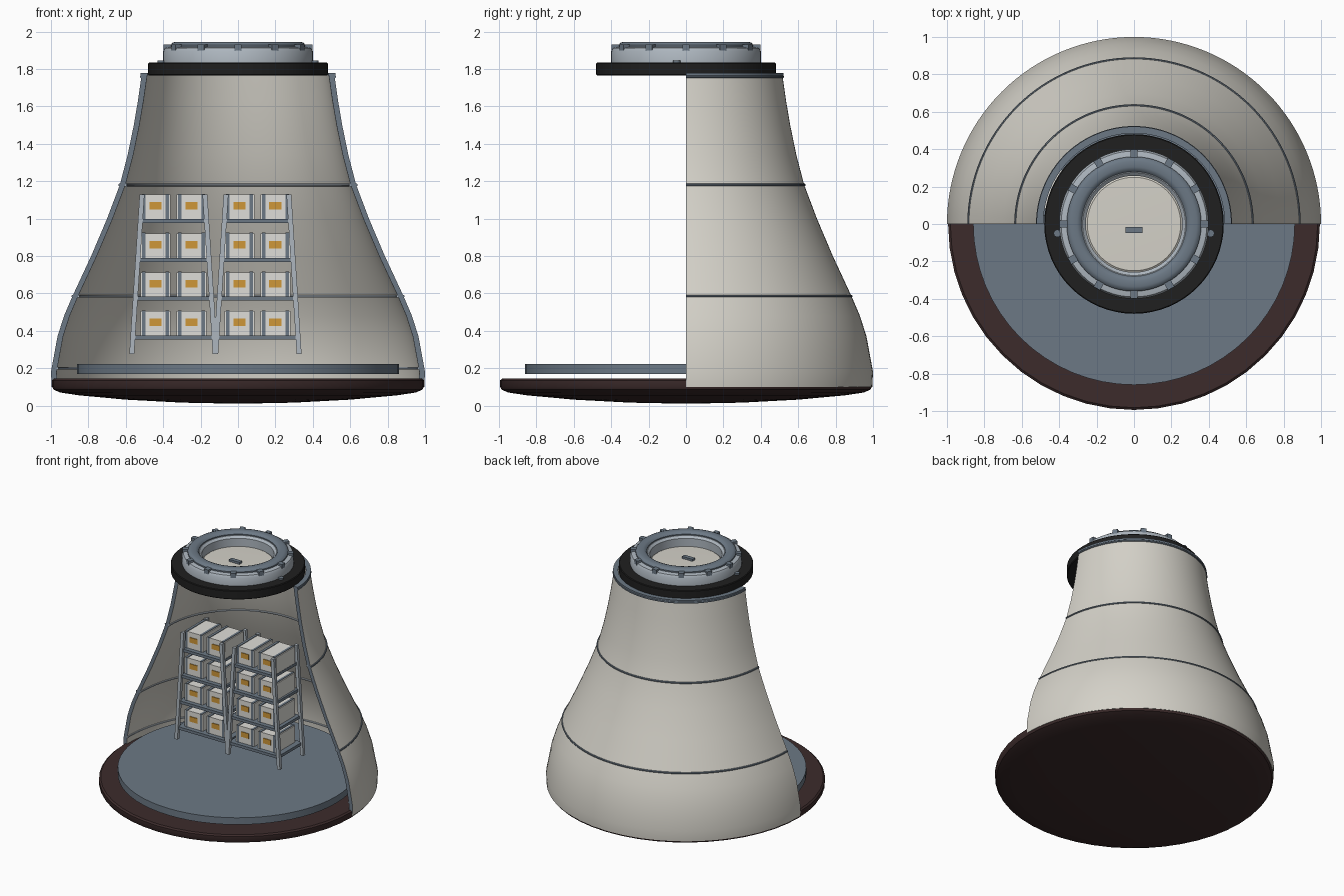
import bpy, bmesh
from math import pi, cos, sin, radians
from mathutils import Matrix, Vector

cube = bpy.data.objects.get("Cube")
if cube:
    bpy.data.objects.remove(cube, do_unlink=True)


def material(name, rgb):
    m = bpy.data.materials.new(name)
    m.use_nodes = True
    m.diffuse_color = (*rgb, 1)
    m.node_tree.nodes["Principled BSDF"].inputs["Base Color"].default_value = (*rgb, 1)
    return m


CREAM = material("cream panel", (0.66, 0.64, 0.58))
STEEL = material("blue grey steel", (0.15, 0.19, 0.235))
LIGHT = material("light metal", (0.42, 0.47, 0.52))
SHIELD = material("burnt brown", (0.045, 0.024, 0.024))
BLACK = material("black seal", (0.014, 0.014, 0.014))
WHITE = material("box white", (0.74, 0.73, 0.69))
ORANGE = material("label orange", (0.62, 0.31, 0.04))


def finish(name, bm, mats, smooth=True):
    bmesh.ops.recalc_face_normals(bm, faces=bm.faces)
    me = bpy.data.meshes.new(name)
    bm.to_mesh(me)
    bm.free()
    for m in mats:
        me.materials.append(m)
    if smooth:
        me.shade_smooth()
        me.set_sharp_from_angle(angle=radians(35))
    ob = bpy.data.objects.new(name, me)
    bpy.context.collection.objects.link(ob)
    return ob


def lathe(name, profile, mat, seg=64, half=False, closed=True, rule=None, mats=()):
    """Turn an (r, z) profile about z; half covers the back side only, with end caps."""
    bm = bmesh.new()
    count = seg + 1 if half else seg
    sweep = pi if half else 2 * pi
    rows = [[bm.verts.new((r * cos(sweep * i / seg), r * sin(sweep * i / seg), z))
             for r, z in profile] for i in range(count)]
    n = len(profile)
    for i in range(seg):
        a, b = rows[i], rows[(i + 1) % count]
        for j in range(n if closed else n - 1):
            k = (j + 1) % n
            bm.faces.new((a[j], b[j], b[k], a[k]))
    if half:
        bm.faces.new(rows[0])
        bm.faces.new(rows[-1][::-1])
    bmesh.ops.remove_doubles(bm, verts=bm.verts, dist=1e-5)
    bmesh.ops.recalc_face_normals(bm, faces=bm.faces)
    if rule:
        for f in bm.faces:
            f.material_index = rule(f)
    return finish(name, bm, [mat, *mats])


def add_box(bm, lo, hi, index=0):
    lo, hi = Vector(lo), Vector(hi)
    mat = Matrix.Translation((lo + hi) / 2) @ Matrix.Diagonal((*(hi - lo), 1))
    for v in bmesh.ops.create_cube(bm, size=1, matrix=mat)["verts"]:
        for f in v.link_faces:
            f.material_index = index


def tube(r, z, w, sides=8):
    return [(r + w * cos(2 * pi * k / sides), z + w * sin(2 * pi * k / sides)) for k in range(sides)]


# Heat shield and floor
lathe("heat_shield", [(0, 0.01), (0.3, 0.016), (0.6, 0.032), (0.85, 0.055), (0.95, 0.07),
                      (0.985, 0.085), (0.994, 0.1), (0.994, 0.135), (0.982, 0.145), (0, 0.145)],
      SHIELD, seg=48, closed=False)
lathe("floor_deck", [(0, 0.168), (0.86, 0.168), (0.86, 0.222), (0, 0.222)], STEEL, closed=False)

# Half hull with steel cut edges
outer = [(0.996, 0.1), (1.0, 0.18), (0.965, 0.37), (0.93, 0.48), (0.885, 0.585), (0.785, 0.8),
         (0.7, 1.0), (0.632, 1.18), (0.59, 1.34), (0.557, 1.5), (0.535, 1.63), (0.515, 1.77)]
inner = [(r - 0.03, z) for r, z in reversed(outer)]


def cut_edge(f):
    c = f.calc_center_median()
    return int((abs(f.normal.y) > 0.99 and abs(c.y) < 0.001) or f.normal.z > 0.9)


lathe("hull_shell", outer + inner, CREAM, half=True, rule=cut_edge, mats=[STEEL])

# Seam bands outside, hoops inside
for name, r, z in (("lower", 0.884, 0.585), ("middle", 0.633, 1.18), ("upper", 0.517, 1.758)):
    lathe(name + "_seam", tube(r, z, 0.007), STEEL, half=True)
for name, r, z in (("base", 0.967, 0.2), ("lower", 0.855, 0.585), ("middle", 0.602, 1.18)):
    lathe(name + "_inner_hoop", tube(r, z, 0.008), LIGHT, half=True)
lathe("top_flange", [(0.485, 1.765), (0.521, 1.765), (0.521, 1.778), (0.485, 1.778)],
      STEEL, half=True)

# Docking collar
lathe("seal_ring", [(0.27, 1.765), (0.475, 1.765), (0.48, 1.77), (0.48, 1.83),
                    (0.475, 1.835), (0.27, 1.835)], BLACK)
lathe("docking_collar", [(0.258, 1.83), (0.4, 1.83), (0.4, 1.895), (0.39, 1.912), (0.35, 1.92),
                         (0.275, 1.92), (0.258, 1.905)], LIGHT)
lathe("guide_ring", [(0.28, 1.91), (0.36, 1.91), (0.36, 1.928), (0.35, 1.94), (0.335, 1.945),
                     (0.305, 1.945), (0.29, 1.94), (0.28, 1.928)], STEEL)
lathe("hatch", [(0, 1.8), (0.259, 1.8), (0.259, 1.838), (0.25, 1.845), (0, 1.85)],
      CREAM, closed=False)
bm = bmesh.new()
add_box(bm, (-0.045, -0.047, 1.845), (0.045, -0.015, 1.866))
finish("hatch_handle", bm, [STEEL], smooth=False)

bm = bmesh.new()
for i in range(12):
    start = len(bm.verts)
    add_box(bm, (0.352, -0.02, 1.885), (0.398, 0.02, 1.932))
    bm.verts.ensure_lookup_table()
    bmesh.ops.rotate(bm, verts=bm.verts[start:], matrix=Matrix.Rotation(i * pi / 6, 3, "Z"))
finish("collar_latches", bm, [STEEL], smooth=False)

bm = bmesh.new()
for x in (-0.41, 0.41):
    bmesh.ops.create_cone(bm, cap_ends=True, segments=16, radius1=0.02, radius2=0.02, depth=0.016,
                          matrix=Matrix.Translation((x, -0.05, 1.838)))
finish("seal_bolts", bm, [STEEL])

# Cargo racks
FRONT, BACK = 0.05, 0.34
LOW, HIGH = 0.275, 1.13
SHELVES = [0.353 + 0.2077 * i for i in range(4)]


def half_width(z):
    return 0.223 + (0.168 - 0.223) * (z - LOW) / (HIGH - LOW)


def rack(side, cx):
    # Splayed posts
    bm = bmesh.new()
    for s in (-1, 1):
        for y in (FRONT, BACK):
            start = len(bm.verts)
            add_box(bm, (-0.013, y - 0.013, LOW), (0.013, y + 0.013, HIGH))
            bm.verts.ensure_lookup_table()
            for v in bm.verts[start:]:
                v.co.x += cx + s * half_width(v.co.z)
    finish(side + "_rack_posts", bm, [LIGHT], smooth=False)

    # Shelf boards
    bm = bmesh.new()
    for z in SHELVES:
        w = half_width(z)
        add_box(bm, (cx - w, FRONT - 0.005, z), (cx + w, BACK, z + 0.022))
    finish(side + "_rack_shelves", bm, [STEEL], smooth=False)

    # Strapped boxes with labels
    bm = bmesh.new()
    for z in SHELVES:
        z += 0.022
        for x in (cx - 0.096, cx + 0.096):
            add_box(bm, (x - 0.08, 0.08, z), (x + 0.08, 0.31, z + 0.13))
            add_box(bm, (x - 0.033, 0.075, z + 0.05), (x + 0.033, 0.081, z + 0.09), 1)
            for s in (-0.063, 0.063):
                add_box(bm, (x + s - 0.009, 0.076, z), (x + s + 0.009, 0.314, z + 0.134), 2)
    finish(side + "_cargo_boxes", bm, [WHITE, ORANGE, STEEL], smooth=False)


rack("right", -0.345)
rack("left", 0.104)
